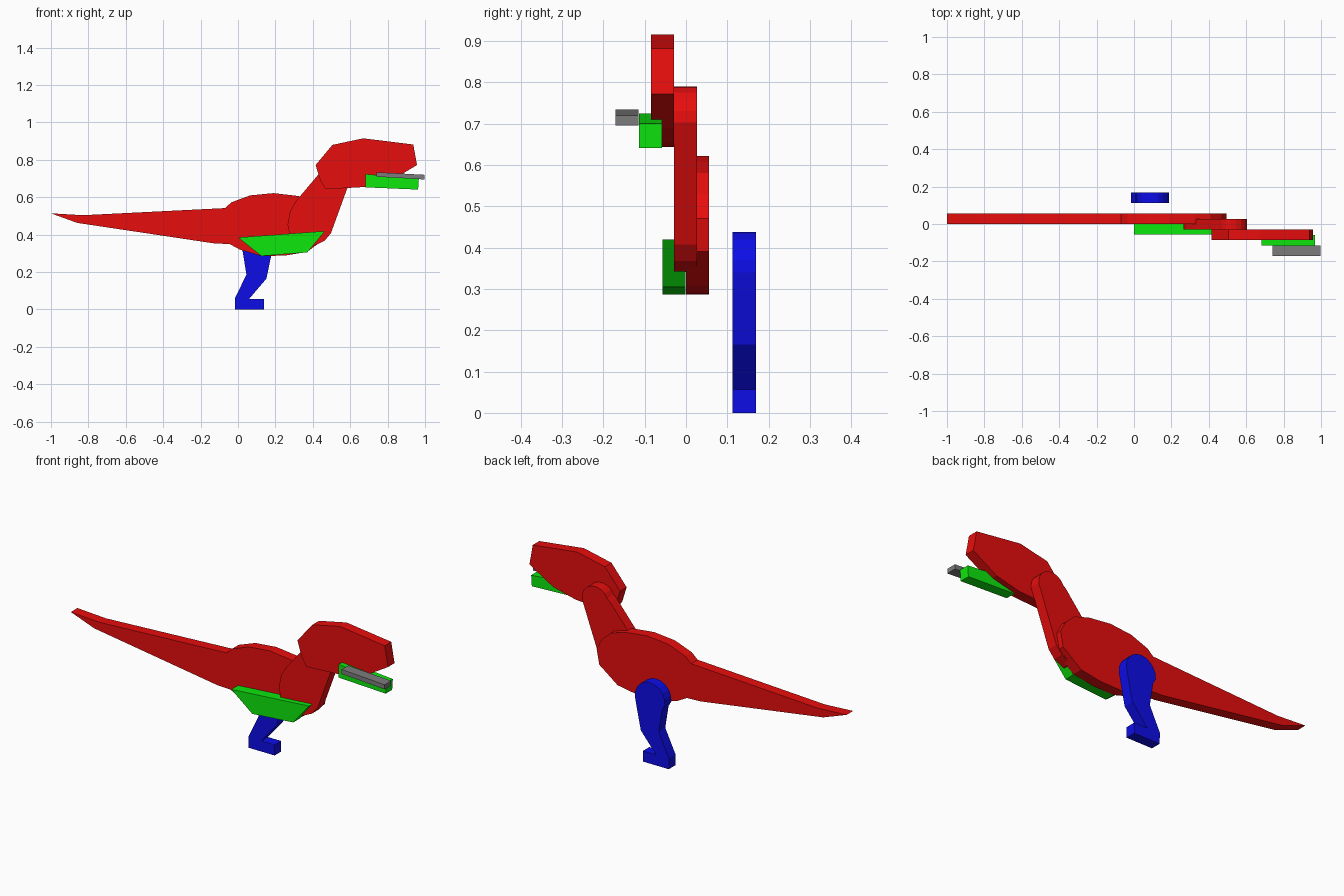
import bpy
import bmesh
import math


def make_material(name, colour):
    mat = bpy.data.materials.new(name)
    mat.diffuse_color = (*colour, 1.0)
    return mat


red = make_material("red", (0.8, 0.004, 0.004))
green = make_material("green", (0.004, 0.8, 0.004))
blue = make_material("blue", (0.004, 0.004, 0.8))
grey = make_material("grey", (0.2, 0.2, 0.2))

THICK = 0.056


def arc(cx, cz, r, start, end, steps):
    """Points of a circular arc in the x-z plane, angles in degrees."""
    pts = []
    for i in range(steps + 1):
        a = math.radians(start + (end - start) * i / steps)
        pts.append((cx + r * math.cos(a), cz + r * math.sin(a)))
    return pts


def slab(name, profile, y_front, mat):
    """Extrude an x-z profile backwards into a flat board."""
    bm = bmesh.new()
    face = bm.faces.new([bm.verts.new((x, y_front, z)) for x, z in profile])
    ext = bmesh.ops.extrude_face_region(bm, geom=[face])
    moved = [v for v in ext["geom"] if isinstance(v, bmesh.types.BMVert)]
    bmesh.ops.translate(bm, verts=moved, vec=(0, THICK, 0))
    bmesh.ops.recalc_face_normals(bm, faces=bm.faces)
    mesh = bpy.data.meshes.new(name)
    bm.to_mesh(mesh)
    bm.free()
    mesh.materials.append(mat)
    obj = bpy.data.objects.new(name, mesh)
    bpy.context.collection.objects.link(obj)
    return obj


# Body with the long tapering tail
slab("body_and_tail", [
    (-1.0, 0.514), (-0.86, 0.463), (-0.125, 0.353), (-0.045, 0.35),
    (0.01, 0.32), (0.125, 0.286), (0.25, 0.288), (0.37, 0.308),
    (0.48, 0.39), (0.495, 0.47), (0.465, 0.53), (0.41, 0.58),
    (0.32, 0.607), (0.19, 0.622), (0.065, 0.61), (-0.035, 0.573),
    (-0.07, 0.542), (-0.83, 0.504)], 0.0, red)

# Neck, rounded at the shoulder and behind the head
slab("neck", [
    (0.265, 0.455), (0.275, 0.405), (0.31, 0.36), (0.36, 0.341),
    (0.41, 0.342), (0.463, 0.367), (0.497, 0.408), (0.585, 0.65)]
    + arc(0.525, 0.71, 0.08, -5, 155, 8)
    + [(0.435, 0.728), (0.313, 0.583), (0.278, 0.525)], -0.029, red)

# Belly patch
slab("belly", [(0.0, 0.385), (0.125, 0.286), (0.37, 0.305), (0.465, 0.419)],
     -0.057, green)

# Head
slab("head", [
    (0.415, 0.772), (0.44, 0.69), (0.468, 0.643), (0.68, 0.655),
    (0.816, 0.688), (0.957, 0.772), (0.937, 0.882), (0.67, 0.915),
    (0.505, 0.88)], -0.085, red)

# Lower jaw and its row of teeth
slab("jaw", [(0.682, 0.653), (0.963, 0.641), (0.967, 0.70), (0.682, 0.724)],
     -0.114, green)
slab("teeth", [(0.74, 0.71), (0.997, 0.695), (0.997, 0.72), (0.74, 0.734)],
     -0.171, grey)

# Leg with a rounded thigh and flat foot
slab("leg", [
    (-0.015, 0.0), (0.14, 0.0), (0.14, 0.057), (0.06, 0.057),
    (0.152, 0.165), (0.178, 0.29)]
    + arc(0.098, 0.348, 0.09, -5, 185, 10)
    + [(0.025, 0.31), (0.045, 0.187), (-0.016, 0.06)], 0.113, blue)
